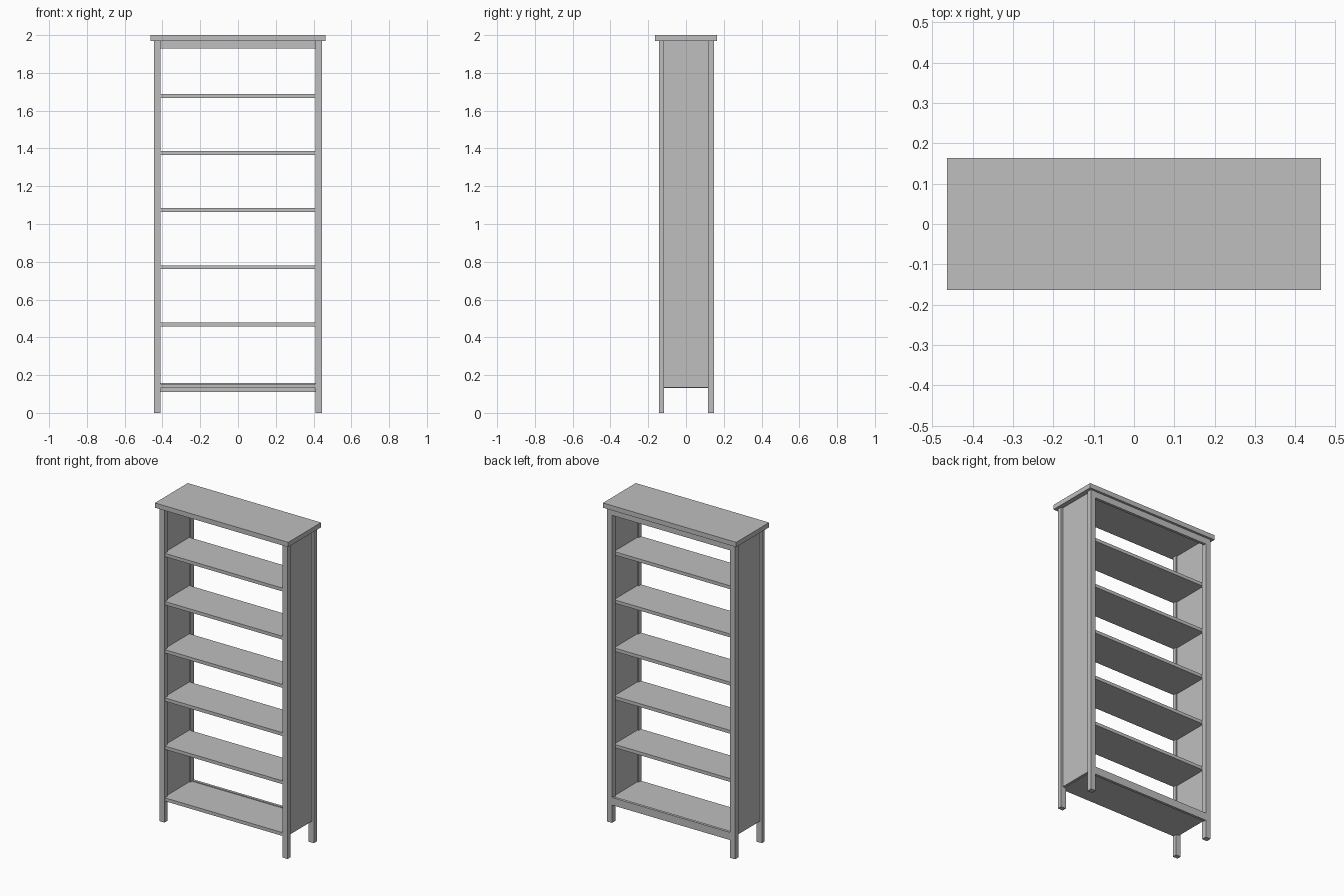
import bpy

cube = bpy.data.objects.get("Cube")
if cube:
    bpy.data.objects.remove(cube, do_unlink=True)

GREY = (0.52, 0.52, 0.52, 1.0)
mat = bpy.data.materials.new("plain grey")
mat.use_nodes = True
mat.diffuse_color = GREY
mat.node_tree.nodes["Principled BSDF"].inputs["Base Color"].default_value = GREY


def board(name, x, y, z):
    """Add a flat-faced box spanning the given (low, high) ranges."""
    spans = (x, y, z)
    bpy.ops.mesh.primitive_cube_add(size=1)
    obj = bpy.context.object
    obj.name = name
    for v in obj.data.vertices:
        v.co = [lo + (c + 0.5) * (hi - lo) for c, (lo, hi) in zip(v.co, spans)]
    obj.data.materials.append(mat)
    return obj


TOP_UNDER = 1.97
LEG_IN, LEG_OUT = 0.41, 0.445
PANEL_IN, PANEL_OUT = 0.419, 0.433
FRONT = (-0.144, -0.116)
BACK = (0.116, 0.149)
RAIL = (0.131, 0.148)

# Overhanging top
board("top_board", (-0.463, 0.463), (-0.163, 0.163), (TOP_UNDER, 2.0))

# Legs and side panels
for side, s in (("left", 1), ("right", -1)):
    leg_x = sorted((s * LEG_IN, s * LEG_OUT))
    panel_x = sorted((s * PANEL_IN, s * PANEL_OUT))
    board(f"front_leg_{side}", leg_x, FRONT, (0, TOP_UNDER))
    board(f"back_leg_{side}", leg_x, BACK, (0, TOP_UNDER))
    board(f"side_panel_{side}", panel_x, (FRONT[1], BACK[0]), (0.135, TOP_UNDER))

# Shelves: the body reaches the panels, the front lip sits between the legs
for i in range(6):
    top = 0.154 if i == 0 else 0.479 + 0.3025 * (i - 1)
    z = (top - 0.021, top)
    depth_end = RAIL[0] if i == 0 else BACK[0]
    board(f"shelf_{i + 1}", (-LEG_IN, LEG_IN), (-0.14, depth_end), z)
    for side, s in (("left", 1), ("right", -1)):
        board(f"shelf_{i + 1}_end_{side}", sorted((s * LEG_IN, s * PANEL_IN)),
              (FRONT[1], BACK[0]), z)

# Back rails
board("back_rail_top", (-LEG_IN, LEG_IN), RAIL, (1.93, TOP_UNDER))
board("back_rail_bottom", (-LEG_IN, LEG_IN), RAIL, (0.111, 0.159))
